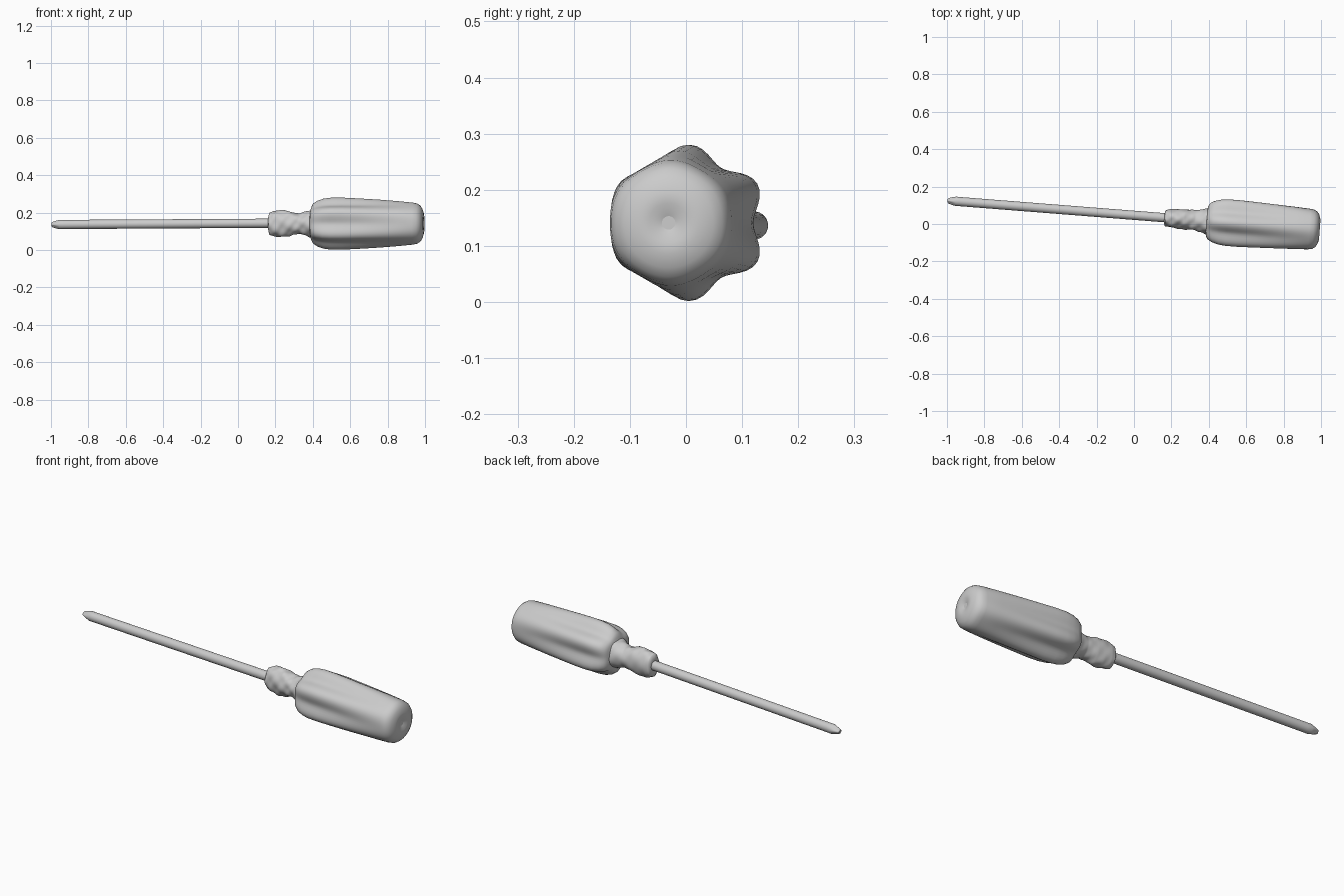
import bpy, bmesh
from math import sin, cos, pi, radians

if "Cube" in bpy.data.objects:
    bpy.data.objects.remove(bpy.data.objects["Cube"])

TILT = -0.0785            # the tool lies slightly turned about z
ORIGIN = (0, 0.0465, 0.141)


def lerp_table(table, x):
    """Interpolate the rows (x, a, b, ...) of a profile table."""
    for p, q in zip(table, table[1:]):
        if x <= q[0]:
            t = (x - p[0]) / (q[0] - p[0])
            return [a + (b - a) * t for a, b in zip(p[1:], q[1:])]
    return table[-1][1:]


def loft(name, stations, section, sides, sharp=40):
    """Skin rings along local x; section(x, angle) returns (y, z)."""
    bm = bmesh.new()
    rings = []
    for x in stations:
        ring = []
        for i in range(sides):
            y, z = section(x, 2 * pi * i / sides)
            ring.append(bm.verts.new((x, y, z)))
        rings.append(ring)
    for a, b in zip(rings, rings[1:]):
        for i in range(sides):
            j = (i + 1) % sides
            bm.faces.new((a[i], a[j], b[j], b[i]))
    bm.faces.new(rings[0])
    bm.faces.new(rings[-1])
    bmesh.ops.recalc_face_normals(bm, faces=bm.faces)
    mesh = bpy.data.meshes.new(name)
    bm.to_mesh(mesh)
    bm.free()
    obj = bpy.data.objects.new(name, mesh)
    bpy.context.collection.objects.link(obj)
    obj.location = ORIGIN
    obj.rotation_euler.z = TILT
    bpy.ops.object.select_all(action='DESELECT')
    obj.select_set(True)
    bpy.context.view_layer.objects.active = obj
    bpy.ops.object.shade_smooth_by_angle(angle=radians(sharp))
    return obj


# Handle: six rounded lobes with flutes that fade out toward the butt
# rows: x, lobe radius, flute depth
HANDLE = [(0.385, 0.045, 0.0), (0.392, 0.085, 0.05), (0.402, 0.106, 0.10),
          (0.425, 0.122, 0.15), (0.46, 0.134, 0.18), (0.50, 0.139, 0.19),
          (0.56, 0.139, 0.18), (0.66, 0.134, 0.15), (0.76, 0.128, 0.11),
          (0.86, 0.120, 0.06), (0.94, 0.112, 0.03), (0.962, 0.107, 0.02),
          (0.978, 0.096, 0.01), (0.988, 0.080, 0.0), (0.996, 0.055, 0.0),
          (0.996, 0.035, 0.0), (0.988, 0.012, 0.0)]
rows = {}


def handle_section(k, a):
    x, r, depth = HANDLE[k]
    r *= 1 - depth * (0.5 + 0.5 * cos(6 * a))
    return r * cos(a), r * sin(a)


handle = loft("handle", range(len(HANDLE)), handle_section, 72)
for v in handle.data.vertices:
    v.co.x = HANDLE[round(v.co.x)][0]
handle.data.update()
bpy.ops.object.shade_smooth_by_angle(angle=radians(50))

# Collar: oval ferrule, lumpy on its front side
# rows: x, half width in y, half height in z
COLLAR = [(0.163, 0.028, 0.035), (0.168, 0.042, 0.058), (0.19, 0.048, 0.067),
          (0.23, 0.051, 0.072), (0.27, 0.053, 0.068), (0.30, 0.053, 0.058),
          (0.33, 0.054, 0.054), (0.36, 0.060, 0.063), (0.38, 0.066, 0.070),
          (0.40, 0.072, 0.076)]


def collar_section(x, a):
    ry, rz = lerp_table(COLLAR, x)
    front = 0.5 - 0.5 * cos(a)
    bump = 1 + (0.02 + 0.05 * front) * sin(5 * a + 25 * x) * sin(85 * x)
    return ry * cos(a) * bump, rz * sin(a) * bump


loft("collar", [0.163 + 0.237 * i / 44 for i in range(45)], collar_section, 40, 60)

# Shaft: thin round rod with a tapered tip
SHAFT = [(-1.0, 0.009), (-0.995, 0.014), (-0.975, 0.021), (-0.955, 0.025),
         (-0.93, 0.0245), (0.21, 0.0245)]


def shaft_section(x, a):
    r = lerp_table(SHAFT, x)[0]
    # shallow cross-shaped grooves in the driving tip
    groove = max(0, min(1, (-0.955 - x) / 0.03)) * 0.25
    r *= 1 - groove * (0.5 - 0.5 * cos(4 * a))
    drop = -0.005 + 0.006 * (x + 1)
    return r * cos(a), r * sin(a) + drop


loft("shaft", [-1.0, -0.995, -0.985, -0.975, -0.965, -0.955, -0.93, -0.4, 0.21],
     shaft_section, 32, 45)
